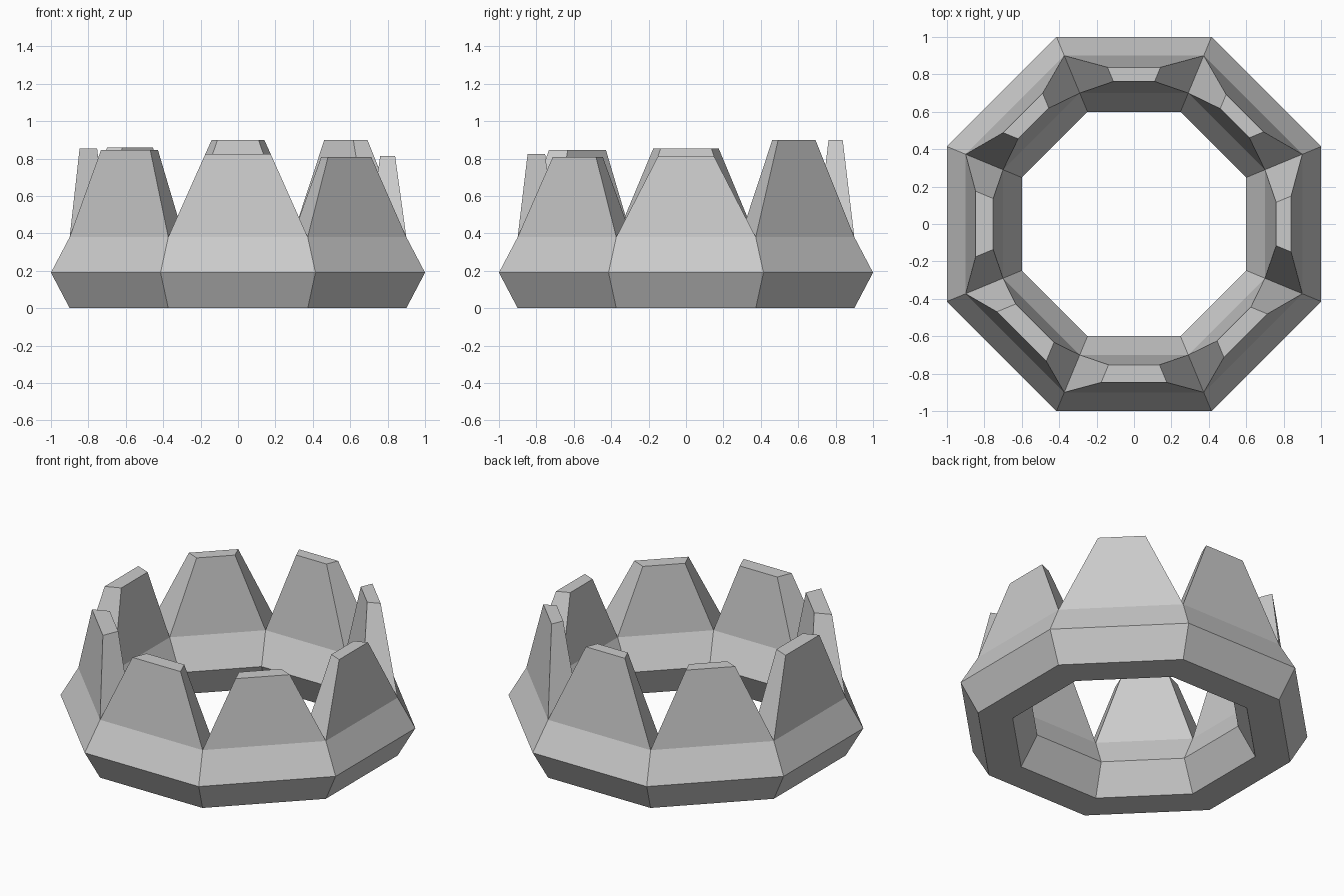
import bpy, bmesh
from math import sin, cos, pi
from mathutils import Vector

if "Cube" in bpy.data.objects:
    bpy.data.objects.remove(bpy.data.objects["Cube"])

SIDES = 8
# hexagonal section of the ring: (apothem, z), last edge of the pair 2-3 is the top
SECTION = [(0.9, 0), (1.0, 0.19), (0.9, 0.38), (0.7, 0.38), (0.6, 0.19), (0.7, 0)]
# (height, taper) of each spike, counter-clockwise from +x
SPIKES = [(0.813, 0.40), (0.898, 0.38), (0.898, 0.38), (0.86, 0.40),
          (0.853, 0.47), (0.845, 0.50), (0.823, 0.47), (0.807, 0.44)]

bm = bmesh.new()

# eight-sided ring
loops = []
for i in range(SIDES):
    a = (i - 0.5) * 2 * pi / SIDES
    k = 1 / cos(pi / SIDES)
    loops.append([bm.verts.new((r * k * cos(a), r * k * sin(a), z)) for r, z in SECTION])

tops = []
for i in range(SIDES):
    p, q = loops[i], loops[(i + 1) % SIDES]
    for j in range(6):
        n = (j + 1) % 6
        f = bm.faces.new((p[j], q[j], q[n], p[n]))
        if j == 2:
            tops.append(f)

# tapered spike pulled up from each top face
for f, (height, taper) in zip(tops, SPIKES):
    new = bmesh.ops.extrude_discrete_faces(bm, faces=[f])["faces"][0]
    c = sum((v.co for v in new.verts), Vector()) / 4
    for v in new.verts:
        v.co = c + (v.co - c) * taper
        v.co.z = height

bmesh.ops.remove_doubles(bm, verts=bm.verts, dist=1e-5)
bmesh.ops.recalc_face_normals(bm, faces=bm.faces)
mesh = bpy.data.meshes.new("spiked_ring")
bm.to_mesh(mesh)
bm.free()
bpy.context.collection.objects.link(bpy.data.objects.new("spiked_ring", mesh))
